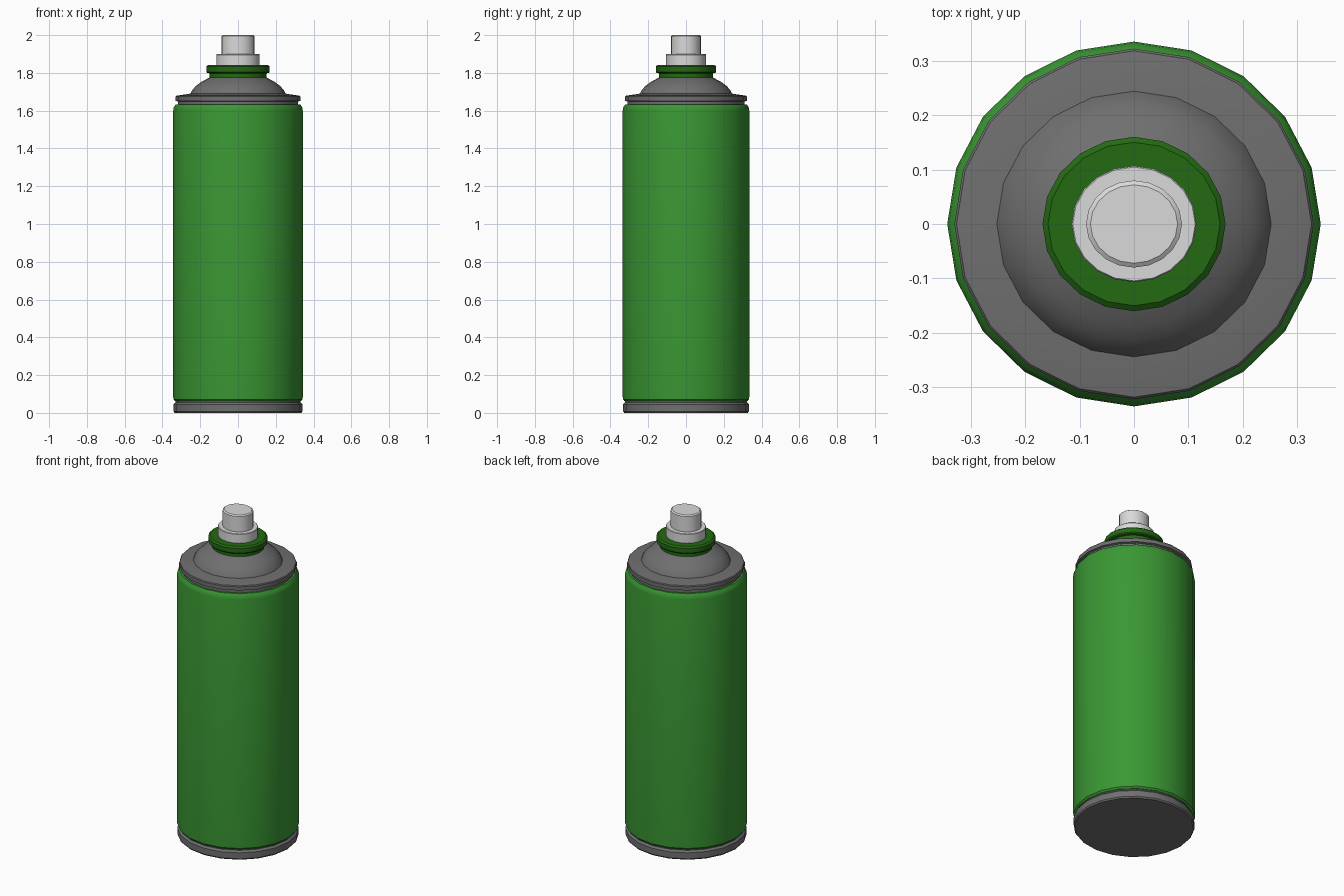
import bpy, bmesh, math

if "Cube" in bpy.data.objects:
    bpy.data.objects.remove(bpy.data.objects["Cube"])

SIDES = 20
OVAL = 0.004  # the can is very slightly wider in x than in y


def material(name, rgb):
    m = bpy.data.materials.new(name)
    m.diffuse_color = (*rgb, 1.0)
    m.use_nodes = True
    m.node_tree.nodes["Principled BSDF"].inputs["Base Color"].default_value = m.diffuse_color
    return m


body_green = material("body green", (0.042, 0.31, 0.033))
collar_green = material("collar dark green", (0.017, 0.142, 0.006))
metal_grey = material("metal grey", (0.16, 0.16, 0.16))
cap_white = material("nozzle light grey", (0.70, 0.70, 0.70))


def lathe(name, profile, mat):
    """Closed 20-sided turned part from (x radius, height) points, bottom to top."""
    bm = bmesh.new()
    rings = []
    for r, z in profile:
        ring = []
        for i in range(SIDES):
            a = 2 * math.pi * i / SIDES
            ring.append(bm.verts.new((r * math.cos(a), (r - 2 * OVAL) * math.sin(a), z)))
        rings.append(ring)
    for lo, hi in zip(rings, rings[1:]):
        for i in range(SIDES):
            j = (i + 1) % SIDES
            bm.faces.new((lo[i], lo[j], hi[j], hi[i]))
    bm.faces.new(rings[0][::-1])
    bm.faces.new(rings[-1])
    me = bpy.data.meshes.new(name)
    bm.to_mesh(me)
    bm.free()
    me.materials.append(mat)
    ob = bpy.data.objects.new(name, me)
    bpy.context.collection.objects.link(ob)
    bpy.ops.object.select_all(action='DESELECT')
    ob.select_set(True)
    bpy.context.view_layer.objects.active = ob
    bpy.ops.object.shade_smooth_by_angle(angle=math.radians(32))
    return ob


# Bottom rim with the groove above it
lathe("bottom_rim", [(0.335, 0.0), (0.341, 0.008), (0.341, 0.045), (0.335, 0.053),
                     (0.33, 0.055), (0.33, 0.067)], metal_grey)

# Painted cylinder with rounded shoulders
lathe("can_body", [(0.333, 0.062), (0.342, 0.072), (0.343, 0.085), (0.343, 1.60),
                   (0.340, 1.618), (0.330, 1.632)], body_green)

# Rolled top rim
lathe("top_rim", [(0.318, 1.632), (0.318, 1.648), (0.330, 1.652), (0.330, 1.674),
                  (0.326, 1.679), (0.253, 1.69)], metal_grey)

# Domed shoulder
lathe("dome", [(0.253, 1.688), (0.243, 1.708), (0.223, 1.731), (0.195, 1.752),
               (0.165, 1.768), (0.148, 1.777)], metal_grey)

# Valve collar
lathe("valve_collar", [(0.150, 1.772), (0.150, 1.797), (0.163, 1.800), (0.168, 1.806),
                       (0.168, 1.834), (0.158, 1.842)], collar_green)

# Spray nozzle: base ring and button
lathe("nozzle_base", [(0.1147, 1.84), (0.1147, 1.896), (0.1125, 1.899)], cap_white)
lathe("nozzle_button", [(0.088, 1.897), (0.088, 1.994), (0.080, 2.0)], cap_white)
